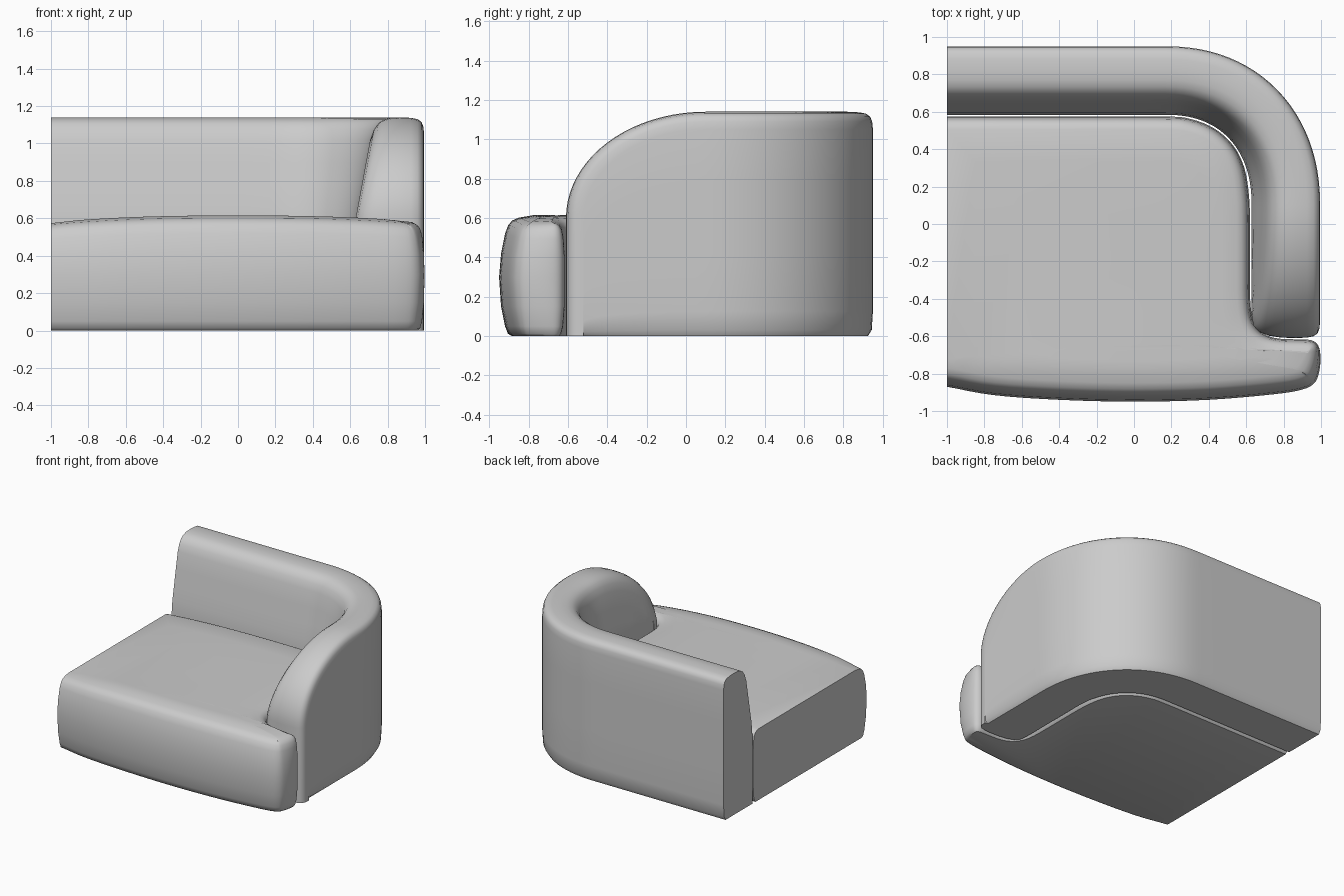
import bpy, bmesh, math
from mathutils import Vector

cube = bpy.data.objects.get("Cube")
if cube:
    bpy.data.objects.remove(cube, do_unlink=True)

fabric = bpy.data.materials.new("grey_fabric")
fabric.use_nodes = True
GREY = (0.6, 0.6, 0.6, 1)
fabric.diffuse_color = GREY
fabric.node_tree.nodes["Principled BSDF"].inputs["Base Color"].default_value = GREY


def finish(bm, name):
    bmesh.ops.recalc_face_normals(bm, faces=bm.faces)
    mesh = bpy.data.meshes.new(name)
    bm.to_mesh(mesh)
    bm.free()
    mesh.materials.append(fabric)
    obj = bpy.data.objects.new(name, mesh)
    bpy.context.collection.objects.link(obj)
    bpy.ops.object.select_all(action="DESELECT")
    obj.select_set(True)
    bpy.context.view_layer.objects.active = obj
    bpy.ops.object.shade_smooth_by_angle(angle=math.radians(40))
    return obj


def bridge(bm, a, b, closed=False):
    for i in range(len(a) if closed else len(a) - 1):
        j = (i + 1) % len(a)
        bm.faces.new((a[i], a[j], b[j], b[i]))


def spline(points, steps):
    """Smooth open curve through the given points."""
    p = [Vector(q) for q in points]
    p = [2 * p[0] - p[1]] + p + [2 * p[-1] - p[-2]]
    out = []
    for a, b, c, d in zip(p, p[1:], p[2:], p[3:]):
        for s in range(steps):
            t = s / steps
            out.append(0.5 * (2 * b + (c - a) * t + (2 * a - 5 * b + 4 * c - d) * t * t
                              + (3 * b - a - 3 * c + d) * t ** 3))
    return out + [p[-2]]


# Backrest and arm: one section swept along the back, round the corner, down the arm
SIDE, BACK, FRONT = 0.995, 0.95, -0.61
CX, CY = 0.17, 0.1
SEAT_Z, RISE = 0.6, 0.54
REACH = CY - FRONT

stations = []          # outer point, inward direction, arm slope angle
for i in range(9):
    stations.append((Vector((-1 + (CX + 1) * i / 8, BACK)), Vector((0, -1)), 0))
for i in range(1, 24):
    t = math.pi / 2 * (1 - i / 24)
    c, s, e = math.cos(t), math.sin(t), 2.15
    pos = Vector((CX + (SIDE - CX) * c ** (2 / e), CY + (BACK - CY) * s ** (2 / e)))
    normal = Vector((c ** (2 - 2 / e) / (SIDE - CX), s ** (2 - 2 / e) / (BACK - CY)))
    stations.append((pos, -normal.normalized(), 0))
for i in range(21):
    a = math.pi / 2 * i / 20
    stations.append((Vector((SIDE, CY - REACH * math.sin(a))), Vector((-1, 0)), a))

# depth from outside, drop below crest, share of the inner slant
crest = [(0, .09, 0), (.004, .05, 0), (.014, .025, 0), (.035, .01, 0), (.07, .003, 0),
         (.13, 0, 0), (.18, .003, .3), (.215, .013, .6), (.24, .032, .85),
         (.256, .065, 1), (.266, .12, 1)]
outer_rows = [(0, .025), (.03, .006), (.12, 0), (.4, 0), (.75, 0)]
inner_rows = [.88, .76, .64, .54, .3, .03, 0]


def slant(z):
    return 0.1 * (1 - max(0, min(1, (z - SEAT_Z) / RISE)))


bm = bmesh.new()
rings, first_crest = [], len(outer_rows)
for pos, inward, a in stations:
    def place(depth, drop, z):
        q = pos + inward * depth
        return bm.verts.new((q.x, q.y + drop * math.sin(a), z))

    def level(drop):
        return SEAT_Z + (RISE - drop) * math.cos(a)

    z_out, z_in = level(crest[0][1]), level(crest[-1][1])
    ring = [place(d, crest[0][1], f * z_out) for f, d in outer_rows]
    ring += [place(d + w * slant(level(k)), k, level(k)) for d, k, w in crest]
    ring += [place(crest[-1][0] + slant(f * z_in), crest[-1][1], f * z_in) for f in inner_rows]
    rings.append(ring)
for a, b in zip(rings, rings[1:]):
    bridge(bm, a, b)
bm.faces.new(rings[0])
# rounded arm front, dropping to the floor
front = rings[-1][first_crest:first_crest + len(crest)]
foot = [bm.verts.new((v.co.x, v.co.y, 0)) for v in front]
bridge(bm, front, foot)
bm.faces.new([r[0] for r in rings] + foot + [r[-1] for r in reversed(rings)])
finish(bm, "backrest_and_arm")

# Seat cushion: plan outline, stacked with insets, then a softly domed top
inner = [(-1, .575), (-.4, .575), (.15, .575), (.3, .562), (.43, .51), (.53, .42), (.59, .3),
         (.615, .15), (.62, 0), (.62, -.25), (.622, -.42), (.64, -.52), (.69, -.585),
         (.77, -.612), (.88, -.617), (.95, -.622), (.985, -.65), (.997, -.71), (.99, -.79),
         (.965, -.85), (.9, -.885), (.75, -.91), (.4, -.94), (0, -.95),
         (-.4, -.94), (-.75, -.915), (-1, -.87)]
plan = spline(inner, 4)
count = len(plan)
normals = []
for i in range(count):
    t = plan[min(i + 1, count - 1)] - plan[max(i - 1, 0)]
    normals.append(Vector((t.y, -t.x)).normalized())
normals[0], normals[-1] = Vector((0, -1)), Vector((0, 1))
for i in range(1, count - 1):
    if normals[i].dot(Vector((0, -.63)) - plan[i]) < 0:
        normals[i].negate()
HUB = Vector((0, -.63))


def dome(x, z):
    return z - 0.035 * abs(x) ** 2.5 * max(0, z - 0.3) / 0.3


# height, front inset, side inset
layers = [(0, .065, .03), (.012, .045, .018), (.05, .03, .008), (.15, .01, 0), (.3, 0, 0),
          (.42, .01, 0), (.52, .03, .006), (.565, .047, .014), (.588, .068, .026),
          (.602, .1, .045), (.61, .15, .07)]
bm = bmesh.new()
loops = []
for z, at_front, at_side in layers:
    loop = []
    for p, n in zip(plan, normals):
        f = max(0, min(1, (-.66 - p.y) / .2))
        q = p + n * (at_side + (at_front - at_side) * f)
        loop.append(bm.verts.new((max(q.x, -1), q.y, dome(q.x, z))))
    loops.append(loop)
for a, b in zip(loops, loops[1:]):
    bridge(bm, a, b)
# flat cut end on the right side
bm.faces.new([l[0] for l in loops] + [l[-1] for l in reversed(loops)])
bm.faces.new(loops[0])
# domed top
last = loops[-1]
for s in (.85, .6, .3):
    ring = []
    for v in loops[-1]:
        x, y = HUB.x + (v.co.x - HUB.x) * s, HUB.y + (v.co.y - HUB.y) * s
        ring.append(bm.verts.new((x, y, dome(x, .615))))
    bridge(bm, last, ring, closed=True)
    last = ring
bm.faces.new(last)
finish(bm, "seat_cushion")
